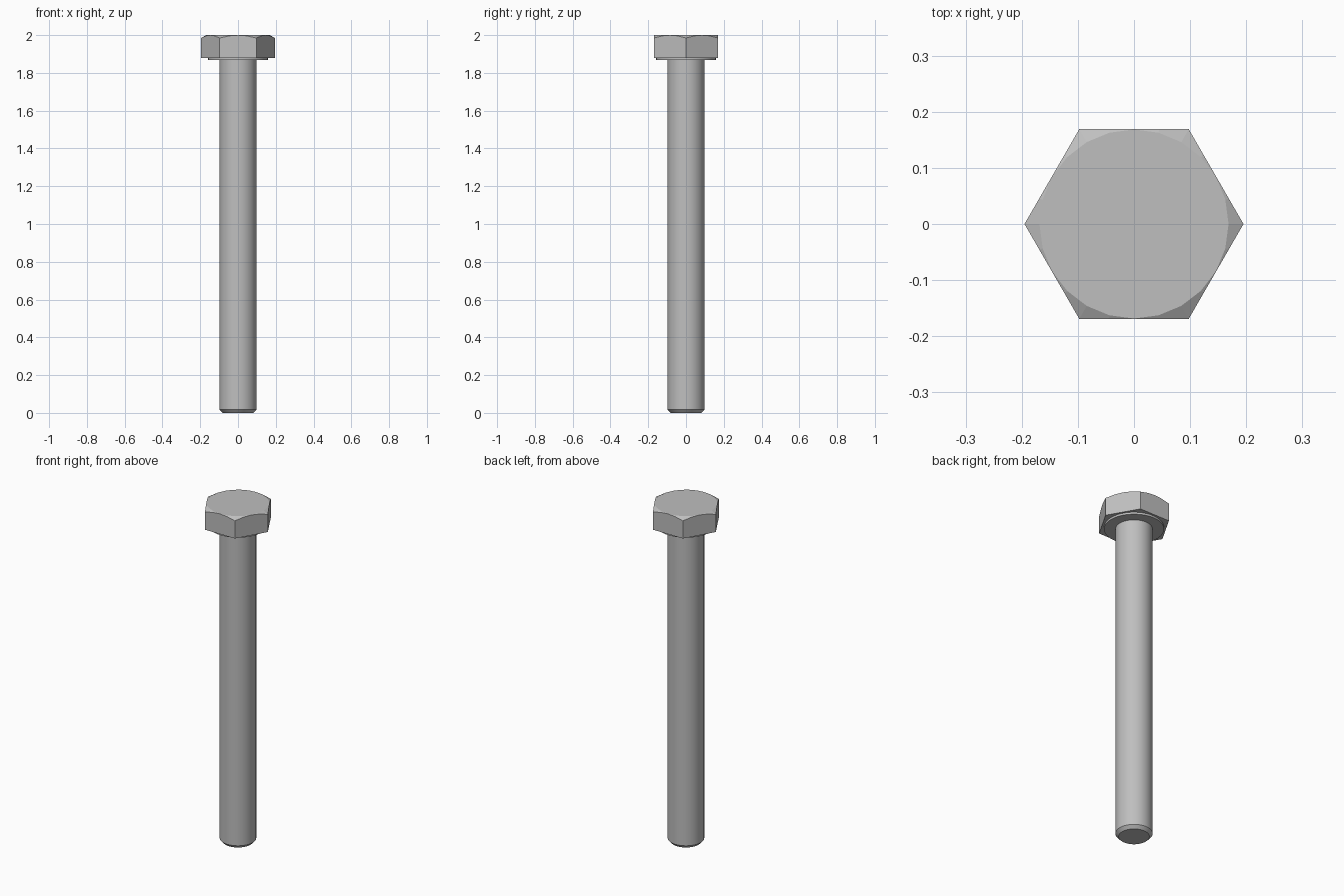
import bpy, bmesh
from math import cos, sin, pi, radians, tan

SEGS = 24            # sides of the head's turned edge
APOTHEM = 0.169      # half the width across the flats
HEAD_BASE, TOP = 1.88, 2.0

if "Cube" in bpy.data.objects:
    bpy.data.objects.remove(bpy.data.objects["Cube"])

steel = bpy.data.materials.new("steel grey")
steel.use_nodes = True
steel.diffuse_color = (0.52, 0.52, 0.52, 1)
steel.node_tree.nodes["Principled BSDF"].inputs["Base Color"].default_value = (0.52, 0.52, 0.52, 1)


def finish(bm, name, smooth):
    bmesh.ops.recalc_face_normals(bm, faces=bm.faces)
    mesh = bpy.data.meshes.new(name)
    bm.to_mesh(mesh)
    bm.free()
    mesh.materials.append(steel)
    obj = bpy.data.objects.new(name, mesh)
    bpy.context.collection.objects.link(obj)
    if smooth:
        bpy.ops.object.select_all(action='DESELECT')
        obj.select_set(True)
        bpy.context.view_layer.objects.active = obj
        bpy.ops.object.shade_smooth_by_angle(angle=radians(30))


def turned(name, profile, sides):
    """Closed solid of revolution from (radius, height) points."""
    bm = bmesh.new()
    rings = [[bm.verts.new((r * cos(2 * pi * i / sides), r * sin(2 * pi * i / sides), z))
              for i in range(sides)] for r, z in profile]
    for a, b in zip(rings, rings[1:]):
        for i in range(sides):
            j = (i + 1) % sides
            bm.faces.new((a[i], a[j], b[j], b[i]))
    bm.faces.new(rings[0])
    bm.faces.new(rings[-1])
    finish(bm, name, True)


def hex_head():
    """Hexagonal prism whose top corners are cut by a 30 degree cone."""
    bm = bmesh.new()
    per_side = SEGS // 6
    inner = APOTHEM - 0.0005
    disc, rim, base = [], [], []
    for i in range(SEGS):
        a = 2 * pi * i / SEGS
        from_flat = (i % per_side) * 2 * pi / SEGS - pi / 6
        r = APOTHEM / cos(from_flat)
        disc.append(bm.verts.new((inner * cos(a), inner * sin(a), TOP)))
        rim.append(bm.verts.new((r * cos(a), r * sin(a), TOP - (r - inner) * tan(pi / 6))))
        if i % per_side == 0:
            base.append(bm.verts.new((r * cos(a), r * sin(a), HEAD_BASE)))
    bm.faces.new(disc)
    bm.faces.new(base)
    for i in range(SEGS):
        j = (i + 1) % SEGS
        bm.faces.new((disc[i], rim[i], rim[j], disc[j]))
    # One flat wall per side, scalloped along its upper edge
    for s in range(6):
        upper = [rim[(s * per_side + k) % SEGS] for k in range(per_side + 1)]
        bm.faces.new([base[s]] + [base[(s + 1) % 6]] + upper[::-1])
    finish(bm, "hex_head", False)


hex_head()
# Thin bearing face under the head
turned("washer_face", [(0.158, 1.868), (0.158, HEAD_BASE)], 48)
# Shank with a chamfered tip
turned("shank", [(0.081, 0), (0.098, 0.018), (0.098, 1.87)], 48)
